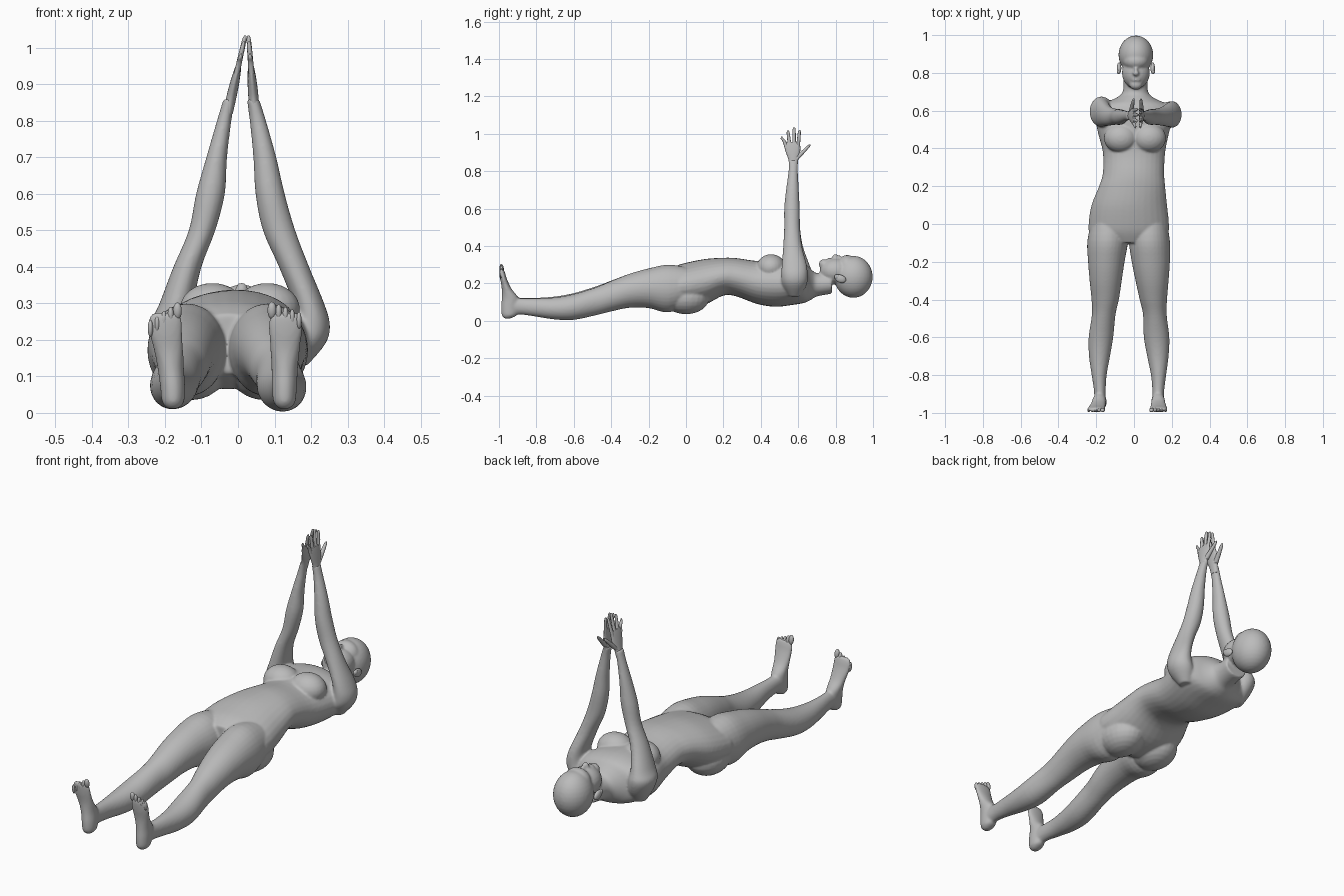
import bpy, bmesh, math
from mathutils import Matrix, Vector

skin = bpy.data.materials.new("matte grey")
skin.diffuse_color = (0.5, 0.5, 0.5, 1)


def finish(name, bm, angle=60):
    bmesh.ops.recalc_face_normals(bm, faces=bm.faces)
    me = bpy.data.meshes.new(name)
    bm.to_mesh(me)
    bm.free()
    me.materials.append(skin)
    ob = bpy.data.objects.new(name, me)
    bpy.context.collection.objects.link(ob)
    bpy.ops.object.select_all(action='DESELECT')
    bpy.context.view_layer.objects.active = ob
    ob.select_set(True)
    bpy.ops.object.shade_smooth_by_angle(angle=math.radians(angle))
    return ob


def spline(rows, steps):
    """Catmull-Rom through rows of ring values."""
    out = []
    for i in range(len(rows) - 1):
        p0, p1, p2, p3 = (rows[max(0, min(len(rows) - 1, i + k))] for k in (-1, 0, 1, 2))
        for s in range(steps):
            t = s / steps
            out.append([0.5 * (2 * b + (c - a) * t + (2 * a - 5 * b + 4 * c - d) * t * t
                               + (3 * b - a - 3 * c + d) * t ** 3)
                        for a, b, c, d in zip(p0, p1, p2, p3)])
    return out + [list(rows[-1])]


def loft(bm, axis, rows, n=32, steps=4):
    """Rows: position on axis, then min and max of the other two directions."""
    rings = []
    for p, u0, u1, v0, v1 in spline(rows, steps):
        ring = []
        for k in range(n):
            a = 2 * math.pi * k / n
            u = (u0 + u1) / 2 + (u1 - u0) / 2 * math.cos(a)
            v = (v0 + v1) / 2 + (v1 - v0) / 2 * math.sin(a)
            ring.append(bm.verts.new((u, p, v) if axis == 'y' else (u, v, p)))
        rings.append(ring)
    for r, q in zip(rings, rings[1:]):
        for k in range(n):
            bm.faces.new((r[k], r[(k + 1) % n], q[(k + 1) % n], q[k]))
    bm.faces.new(rings[0])
    bm.faces.new(rings[-1])


def blob(bm, c, r, rot=0, seg=24):
    m = Matrix.Translation(c) @ Matrix.Rotation(rot, 4, 'X') @ Matrix.Diagonal((*r, 1))
    bmesh.ops.create_uvsphere(bm, u_segments=seg, v_segments=seg // 2, radius=1, matrix=m)


body = bmesh.new()

# torso from crotch to neck: y, x range, z range
loft(body, 'y', [
    (-0.10, -0.14, 0.09, 0.11, 0.27), (-0.05, -0.23, 0.175, 0.08, 0.295),
    (0.00, -0.24, 0.185, 0.065, 0.31), (0.10, -0.225, 0.175, 0.085, 0.33),
    (0.20, -0.185, 0.165, 0.135, 0.337), (0.27, -0.165, 0.16, 0.13, 0.335),
    (0.38, -0.165, 0.165, 0.09, 0.32), (0.48, -0.19, 0.185, 0.075, 0.325),
    (0.57, -0.205, 0.205, 0.085, 0.325), (0.63, -0.18, 0.18, 0.095, 0.31),
    (0.665, -0.10, 0.11, 0.11, 0.28), (0.70, -0.06, 0.075, 0.13, 0.255),
    (0.78, -0.055, 0.072, 0.145, 0.26)])
# bust and buttocks
for s in (-1, 1):
    blob(body, (0.005 + s * 0.075, 0.455, 0.285), (0.09, 0.078, 0.071))
    blob(body, (-0.028 + s * 0.10, 0.00, 0.125), (0.10, 0.125, 0.09))

# legs: y, x range, z range
loft(body, 'y', [
    (0.03, -0.22, -0.05, 0.10, 0.28), (-0.09, -0.247, -0.033, 0.045, 0.30),
    (-0.20, -0.243, -0.05, 0.068, 0.28), (-0.30, -0.235, -0.065, 0.07, 0.252),
    (-0.40, -0.225, -0.08, 0.055, 0.215), (-0.48, -0.223, -0.098, 0.035, 0.185),
    (-0.60, -0.24, -0.11, 0.012, 0.148), (-0.70, -0.238, -0.127, 0.012, 0.13),
    (-0.80, -0.224, -0.145, 0.025, 0.123), (-0.88, -0.212, -0.15, 0.035, 0.123),
    (-0.94, -0.21, -0.15, 0.03, 0.13)])
loft(body, 'y', [
    (0.03, -0.01, 0.17, 0.10, 0.28), (-0.09, -0.026, 0.19, 0.045, 0.30),
    (-0.20, -0.012, 0.19, 0.068, 0.28), (-0.30, 0.008, 0.183, 0.07, 0.252),
    (-0.40, 0.03, 0.175, 0.05, 0.213), (-0.48, 0.048, 0.173, 0.03, 0.18),
    (-0.60, 0.052, 0.187, 0.005, 0.143), (-0.70, 0.07, 0.183, 0.007, 0.125),
    (-0.80, 0.09, 0.17, 0.022, 0.12), (-0.88, 0.097, 0.16, 0.033, 0.12),
    (-0.94, 0.095, 0.158, 0.03, 0.13)])

# feet, soles facing the front: z, x range, y range
for cx, lean in ((-0.178, -1), (0.127, 0.15)):
    loft(body, 'z', [(z, cx + lean * d - w, cx + lean * d + w, y0, y1) for z, d, w, y0, y1 in (
        (0.012, 0, 0.015, -0.97, -0.94), (0.03, 0, 0.030, -0.985, -0.905),
        (0.07, 0.001, 0.034, -0.988, -0.895), (0.12, 0.006, 0.036, -0.985, -0.895),
        (0.17, 0.012, 0.040, -0.985, -0.932), (0.22, 0.02, 0.046, -0.992, -0.956),
        (0.255, 0.022, 0.046, -0.995, -0.967), (0.275, 0.02, 0.036, -0.994, -0.975))])

# arms raised to the hands: z, x range, y range
loft(body, 'z', [
    (0.13, -0.18, -0.11, 0.55, 0.62), (0.19, -0.215, -0.10, 0.52, 0.66),
    (0.25, -0.235, -0.11, 0.515, 0.675), (0.30, -0.215, -0.12, 0.515, 0.66),
    (0.40, -0.177, -0.10, 0.52, 0.625), (0.50, -0.135, -0.062, 0.525, 0.61),
    (0.60, -0.115, -0.036, 0.525, 0.608), (0.70, -0.087, -0.03, 0.535, 0.603),
    (0.80, -0.058, -0.018, 0.548, 0.598), (0.86, -0.04, -0.008, 0.548, 0.60)])
loft(body, 'z', [
    (0.13, 0.13, 0.19, 0.55, 0.61), (0.19, 0.13, 0.24, 0.515, 0.645),
    (0.24, 0.15, 0.252, 0.51, 0.65), (0.30, 0.15, 0.236, 0.512, 0.645),
    (0.40, 0.112, 0.195, 0.52, 0.62), (0.50, 0.068, 0.157, 0.525, 0.61),
    (0.60, 0.048, 0.128, 0.525, 0.608), (0.70, 0.042, 0.105, 0.535, 0.603),
    (0.80, 0.032, 0.077, 0.548, 0.598), (0.86, 0.024, 0.058, 0.548, 0.60)])

# head: skull, jaw, brow, nose, lips, chin
HX = 0.01
blob(body, (HX, 0.895, 0.235), (0.092, 0.103, 0.112), seg=32)
blob(body, (HX, 0.80, 0.265), (0.074, 0.085, 0.07))
blob(body, (HX, 0.862, 0.29), (0.068, 0.05, 0.062))
blob(body, (HX, 0.738, 0.302), (0.034, 0.028, 0.028))
blob(body, (HX, 0.812, 0.334), (0.011, 0.032, 0.018), rot=-0.35)
blob(body, (HX, 0.797, 0.342), (0.017, 0.013, 0.016))
for y in (0.762, 0.773):
    blob(body, (HX, y, 0.325), (0.024, 0.008, 0.012))

figure = finish("body", body)
mod = figure.modifiers.new("merge", 'REMESH')
mod.mode = 'VOXEL'
mod.voxel_size = 0.006
mod.use_smooth_shade = True
mod = figure.modifiers.new("soften", 'SMOOTH')
mod.factor = 0.5
mod.iterations = 6

# ears
for s, name in ((-1, "left_ear"), (1, "right_ear")):
    bm = bmesh.new()
    blob(bm, (HX + s * 0.089, 0.825, 0.225), (0.012, 0.032, 0.021), rot=-0.35, seg=16)
    blob(bm, (HX + s * 0.092, 0.807, 0.235), (0.009, 0.014, 0.013), seg=12)
    finish(name, bm)

# hands: palm, four fingers and a thumb; xc gives the inward lean with height
for name, x_low, x_high in (("left_hand", -0.026, 0.019), ("right_hand", 0.045, 0.029)):
    def xc(z):
        return x_low + (x_high - x_low) * (z - 0.83) / 0.2

    def strip(bm, rows, n=12):
        loft(bm, 'z', [(z, xc(z) - t, xc(z) + t, y - w, y + w) for z, y, w, t in rows], n, 3)

    bm = bmesh.new()
    strip(bm, [(0.82, 0.574, 0.022, 0.014), (0.86, 0.574, 0.026, 0.014),
               (0.90, 0.572, 0.038, 0.013), (0.935, 0.568, 0.043, 0.010),
               (0.955, 0.567, 0.038, 0.007)], 24)
    for y0, y1, top in ((0.535, 0.512, 0.985), (0.556, 0.545, 1.018),
                        (0.578, 0.578, 1.034), (0.598, 0.607, 1.02)):
        strip(bm, [(0.93, y0, 0.010, 0.008), (0.96, y0 * 0.6 + y1 * 0.4, 0.0095, 0.0075),
                   (top - 0.012, y1 * 0.9 + y0 * 0.1, 0.008, 0.006), (top, y1, 0.003, 0.002)])
    strip(bm, [(0.865, 0.59, 0.014, 0.011), (0.89, 0.612, 0.015, 0.011),
               (0.915, 0.637, 0.012, 0.009), (0.932, 0.653, 0.010, 0.007),
               (0.942, 0.661, 0.004, 0.003)])
    finish(name, bm)

# toes, big toe on the inner side
for name, x0, dx, z0, dz in (("left_toes", -0.166, -0.0185, 0.285, -0.012),
                             ("right_toes", 0.093, 0.0185, 0.287, -0.007)):
    bm = bmesh.new()
    for k in range(5):
        r = 0.0125 if k == 0 else 0.0095 - 0.0005 * k
        blob(bm, (x0 + dx * k, -0.985, z0 + dz * k - 0.006), (r, 0.011, 0.024), rot=0.15, seg=14)
    finish(name, bm)
